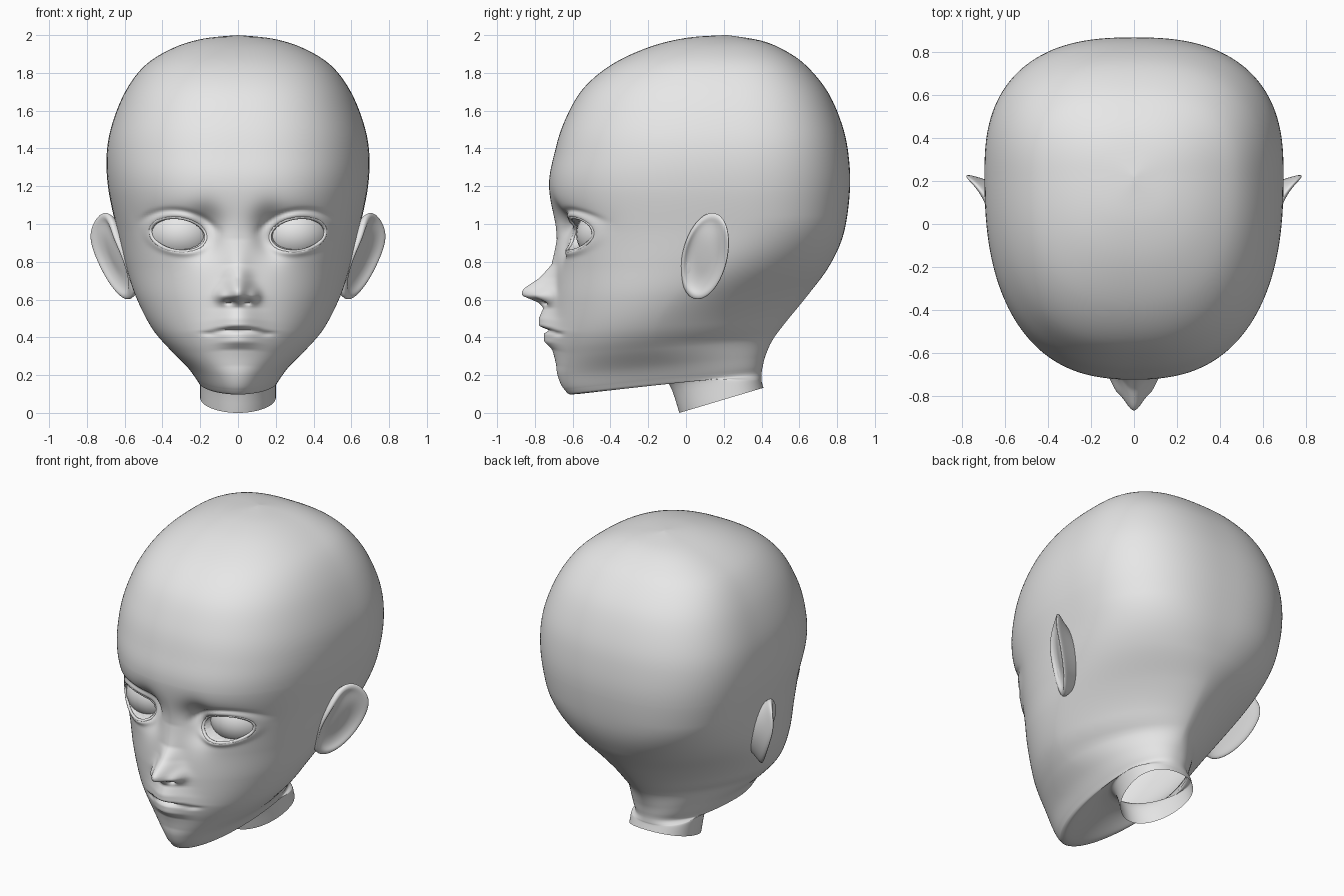
import bpy, bmesh, math
from mathutils import Vector
from mathutils.bvhtree import BVHTree

cube = bpy.data.objects.get("Cube")
if cube:
    bpy.data.objects.remove(cube, do_unlink=True)

GREY = (.8, .8, .8, 1)
clay = bpy.data.materials.new("clay_grey")
clay.use_nodes = True
clay.diffuse_color = GREY
clay.node_tree.nodes["Principled BSDF"].inputs["Base Color"].default_value = GREY


def add_object(name, bm, angle=60):
    bmesh.ops.recalc_face_normals(bm, faces=bm.faces)
    mesh = bpy.data.meshes.new(name)
    bm.to_mesh(mesh)
    bm.free()
    obj = bpy.data.objects.new(name, mesh)
    bpy.context.collection.objects.link(obj)
    mesh.materials.append(clay)
    bpy.ops.object.select_all(action='DESELECT')
    obj.select_set(True)
    bpy.context.view_layer.objects.active = obj
    bpy.ops.object.shade_smooth_by_angle(angle=math.radians(angle))
    return obj


def bridge(bm, rings):
    for lower, upper in zip(rings, rings[1:]):
        for i in range(len(lower)):
            j = (i + 1) % len(lower)
            bm.faces.new((lower[i], lower[j], upper[j], upper[i]))


def smooth(t):
    t = min(1, max(0, t))
    return t * t * (3 - 2 * t)


def blob(x, z, cx, cz, rx, rz):
    return math.exp(-((x - cx) / rx) ** 2 - ((z - cz) / rz) ** 2)


def spline(before, start, end, after, t):
    return [.5 * (2 * b + (c - a) * t + (2 * a - 5 * b + 4 * c - d) * t * t
                  + (3 * b - a - 3 * c + d) * t ** 3)
            for a, b, c, d in zip(before, start, end, after)]


# Tilted head sections from crown to neck: front y, front z, back y, back z, half width
SECTIONS = [
    (.2, 2, .22, 2, 0), (0, 1.985, .4, 1.97, .2), (-.2, 1.935, .53, 1.915, .36),
    (-.4, 1.84, .64, 1.835, .495), (-.55, 1.71, .75, 1.7, .595),
    (-.645, 1.54, .825, 1.53, .665), (-.695, 1.38, .86, 1.37, .695),
    (-.725, 1.2, .868, 1.18, .687), (-.688, .95, .835, .95, .637),
    (-.685, .78, .76, .78, .595), (-.7, .6, .65, .63, .54),
    (-.705, .43, .52, .47, .455), (-.69, .3, .455, .38, .36),
    (-.68, .2, .42, .3, .275), (-.64, .12, .405, .24, .225),
    (-.57, .1, .4, .21, .207), (-.22, .178, .4, .18, .2),
    (-.1, .165, .4, .168, .2), (-.035, 0, .41, .133, .2),
]

# Midline relief of nose and lips: z, forward amount, half width
RELIEF = [
    (1.1, 0, .07), (.92, 0, .065), (.785, .027, .06), (.715, .085, .062),
    (.665, .155, .068), (.645, .172, .072), (.62, .168, .078), (.584, .08, .085),
    (.557, .052, .09), (.5, .074, .11), (.46, .074, .12), (.438, .02, .15),
    (.42, .046, .12), (.377, .05, .11), (.335, .014, .11), (.25, 0, .11),
]

EYE_X, EYE_Z, EYE_RX, EYE_RZ = .315, .945, .14, .084
COS_SLANT, SIN_SLANT = math.cos(.15), math.sin(.15)


def relief(x, z):
    # The mouth line droops towards its corners
    z += .015 * min(1, (x / .17) ** 2) * smooth((.56 - z) / .06)
    for a, b in zip(RELIEF, RELIEF[1:]):
        if b[0] <= z <= a[0]:
            t = (a[0] - z) / (a[0] - b[0])
            amount = a[1] + (b[1] - a[1]) * t
            width = a[2] + (b[2] - a[2]) * t
            return amount * math.exp(-(x / width) ** 2)
    return 0


def face_shift(x, z):
    x = abs(x)
    shift = -relief(x, z)
    # Nose wings, nostrils and mouth corners
    shift -= .035 * blob(x, z, .085, .62, .03, .035)
    shift += .03 * blob(x, z, .045, .585, .022, .013)
    shift += .012 * blob(x, z, .15, .418, .04, .01)
    # Eye sockets and bridge sides
    shift += .04 * blob(x, z, .29, 1.01, .18, .075)
    shift += .075 * blob(x, z, .17, .95, .08, .12)
    # Swollen lids, upper lid crease and eye opening
    ex, ez = x - EYE_X, z - EYE_Z
    u = (ex * COS_SLANT + ez * SIN_SLANT) / EYE_RX
    v = (ez * COS_SLANT - ex * SIN_SLANT) / EYE_RZ
    r = math.hypot(u, v)
    shift -= .014 * math.exp(-((r - 1.15) / .2) ** 2)
    shift += .01 * smooth(v) * math.exp(-((r - 1.5) / .15) ** 2)
    return shift + .12 * smooth((1.02 - r) / .17)


def section_ring(bm, section, half=90):
    front_y, front_z, back_y, back_z, width = section
    # Boxy skull, tapering jaw, round neck
    skull = smooth((front_z - .45) / .6)
    neck = smooth((.42 - back_z) / .2)
    widest = .44 + .16 * skull + .16 * neck
    front_round = 1.95 + .55 * skull
    back_round = 1.65 + .9 * skull + .6 * neck
    ring = []
    for i in range(2 * half):
        a = math.pi * (min(i, 2 * half - i) / half) ** 1.4
        c, s = math.cos(a), max(0, math.sin(a))
        power = 2 / (front_round if c > 0 else back_round)
        reach = widest if c > 0 else 1 - widest
        t = widest - math.copysign(reach * abs(c) ** power, c)
        x = max(0, width) * s ** power * (1 if i <= half else -1)
        y = front_y + (back_y - front_y) * t
        z = front_z + (back_z - front_z) * t
        if c > 0 and y < -.3 and .2 < z < 1.3:
            y += face_shift(x, z) * smooth((-.3 - y) / .1)
        ring.append(bm.verts.new((x, y, z)))
    return ring


# Head and neck, open at the bottom
bm = bmesh.new()
rings = []
last = len(SECTIONS) - 1
for i in range(last):
    keys = [SECTIONS[min(last, max(0, i + k))] for k in (-1, 0, 1, 2)]
    start, end = keys[1], keys[2]
    step = .009 if .19 < start[1] < 1.25 else .035
    count = max(3, math.ceil(math.dist(start[:2], end[:2]) / step))
    rings += [section_ring(bm, spline(*keys, k / count)) for k in range(count)]
rings.append(section_ring(bm, SECTIONS[-1]))
bridge(bm, rings)
bmesh.ops.remove_doubles(bm, verts=bm.verts, dist=.0004)
bmesh.ops.dissolve_degenerate(bm, edges=bm.edges, dist=.0002)
surface = BVHTree.FromBMesh(bm)
add_object("head", bm)

# Ear layers from root to bowl: scale, outward shift
EAR_LAYERS = [(.6, -.16), (.86, -.06), (1, -.022), (1.02, 0), (.9, .004),
              (.78, -.02), (.5, -.036), (.2, -.03)]

for side, label in ((1, "left"), (-1, "right")):
    # Eyeball
    bm = bmesh.new()
    bmesh.ops.create_uvsphere(bm, u_segments=32, v_segments=20, radius=1)
    for v in bm.verts:
        v.co = (side * (.297 + .2 * v.co.x), -.36 + .222 * v.co.y, EYE_Z + .17 * v.co.z)
    add_object(label + "_eyeball", bm)

    # Eyelid rim following the face
    bm = bmesh.new()
    loops = []
    for i in range(48):
        a = math.tau * i / 48
        u, v = 1.06 * EYE_RX * math.cos(a), 1.06 * EYE_RZ * math.sin(a)
        x = side * (EYE_X + u * COS_SLANT - v * SIN_SLANT)
        z = EYE_Z + u * SIN_SLANT + v * COS_SLANT
        hit = surface.ray_cast(Vector((x, -2, z)), Vector((0, 1, 0)))[0]
        out = Vector((side * math.cos(a), 0, math.sin(a)))
        loop = []
        for k in range(8):
            b = math.tau * k / 8
            offset = out * math.cos(b) + Vector((0, .6 + math.sin(b), 0))
            loop.append(bm.verts.new(hit + .01 * offset))
        loops.append(loop)
    bridge(bm, loops + loops[:1])
    add_object(label + "_eyelid", bm)

    # Ear: leaning oval layers, flaring outward to the rear
    bm = bmesh.new()
    layers = []
    for scale, shift in EAR_LAYERS:
        layer = []
        for i in range(14):
            a = math.tau * i / 14
            y = .1 + scale * (.125 * math.cos(a) + .04 * math.sin(a))
            z = .83 + scale * .235 * math.sin(a)
            x = .66 + .6 * y - .3 * abs(.95 - z) + shift
            layer.append(bm.verts.new((side * x, y, z)))
        layers.append(layer)
    bridge(bm, layers)
    bm.faces.new(layers[-1])
    ear = add_object(label + "_ear", bm, 180)
    soften = ear.modifiers.new("soften", 'SUBSURF')
    soften.levels = soften.render_levels = 2
